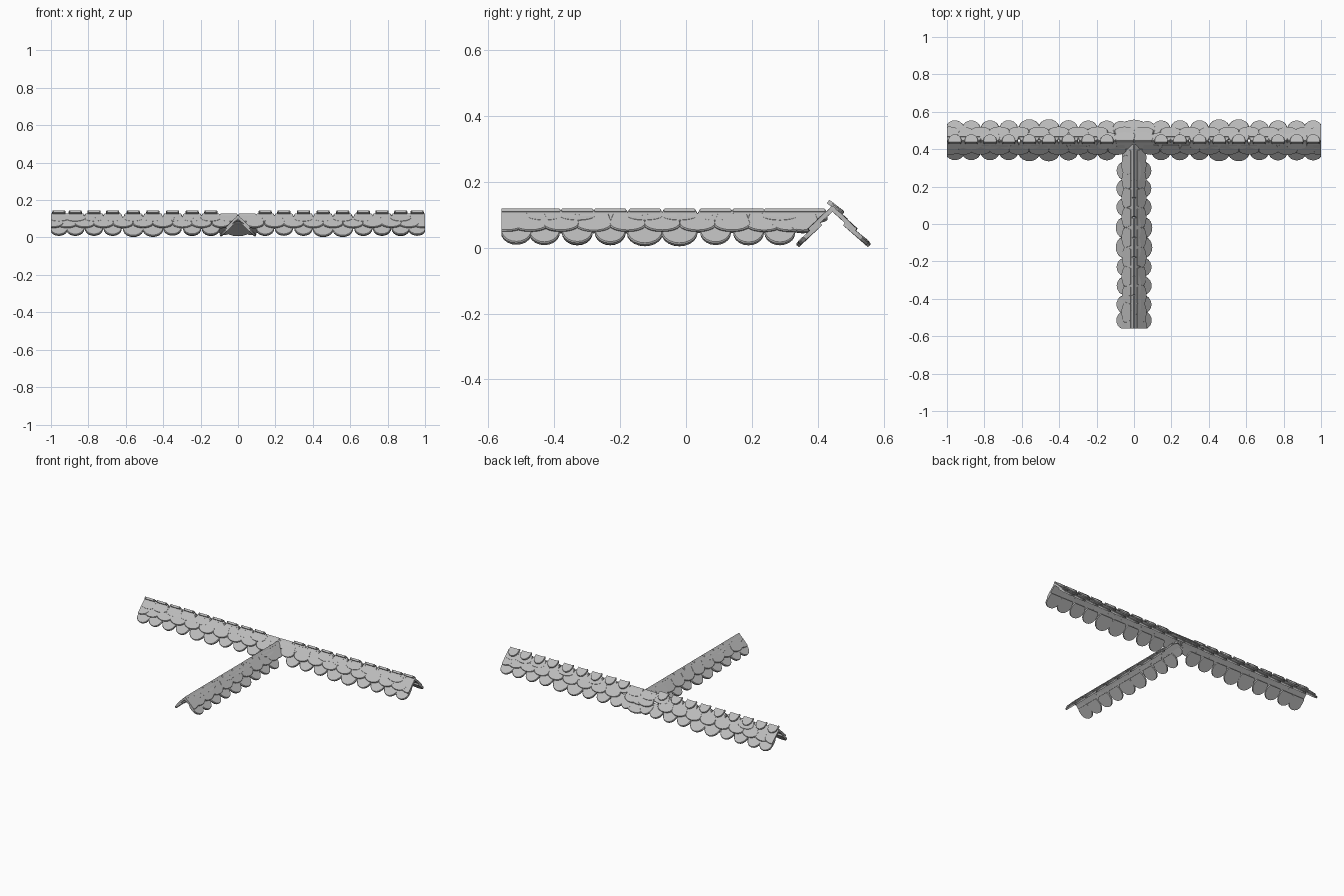
import bpy, bmesh, math, random
from mathutils import Vector

random.seed(4)
cube = bpy.data.objects.get("Cube")
if cube:
    bpy.data.objects.remove(cube, do_unlink=True)

stone = bpy.data.materials.new("grey_stone")
stone.use_nodes = True
GREY = (0.5, 0.5, 0.5, 1)
stone.diffuse_color = GREY
bsdf = stone.node_tree.nodes["Principled BSDF"]
bsdf.inputs["Base Color"].default_value = GREY
bsdf.inputs["Roughness"].default_value = 0.9

RIDGE_Y = 0.445
THICK = 0.013


def main_place(side):
    return lambda a, d, z: Vector((a, RIDGE_Y + side * d, z))


def wing_place(side):
    return lambda a, d, z: Vector((side * d, a, z))


def shingle(bm, place, centre, half, top, bottom, limits, cut=0.62):
    """Round-ended slab lying on the slope from top to bottom (d, z)."""
    top, bottom = Vector(top), Vector(bottom)
    length = (bottom - top).length
    down = (bottom - top) / length
    out = Vector((-down.y, down.x))
    if out.y < 0:
        out = -out
    # Rounded outline with a straight upper edge
    radius = length * cut
    outline = [(-half * 0.8, 0)]
    for i in range(13):
        ang = math.radians(-20 + i * 220 / 12)
        outline.append((-half * math.cos(ang), length - radius + radius * math.sin(ang)))
    outline.append((half * 0.8, 0))
    lift = random.uniform(-0.001, 0.002)
    layers = []
    for depth, shrink in ((0, 0.94), (-THICK * 0.3, 1), (-THICK, 0.97)):
        ring = []
        for v, u in outline:
            a = min(max(centre + v * shrink, limits[0]), limits[1])
            # The lower end kicks outward a little
            p = top + down * u * (0.5 + 0.5 * shrink) + out * (depth + lift * u / length)
            ring.append(bm.verts.new(place(a, p.x, p.y)))
        layers.append(ring)
    count = len(outline)
    bm.faces.new(layers[0])
    bm.faces.new(layers[-1][::-1])
    for upper, lower in zip(layers, layers[1:]):
        for i in range(count):
            j = (i + 1) % count
            bm.faces.new((upper[i], lower[i], lower[j], upper[j]))


def row(name, place, spots, top, bottom, limits, cut=0.62):
    """One object holding a full course of shingles."""
    bm = bmesh.new()
    for centre, half, drop in spots:
        end = (bottom[0] + drop, bottom[1] - drop)
        shingle(bm, place, centre, half, top, end, limits, cut)
    bmesh.ops.dissolve_degenerate(bm, dist=0.0002, edges=bm.edges)
    bmesh.ops.recalc_face_normals(bm, faces=bm.faces)
    mesh = bpy.data.meshes.new(name)
    bm.to_mesh(mesh)
    bm.free()
    mesh.materials.append(stone)
    obj = bpy.data.objects.new(name, mesh)
    bpy.context.collection.objects.link(obj)


def halfway(values, half):
    mids = [((a + b) / 2, half, 0) for a, b in zip(values, values[1:])]
    return [(values[0] - 0.03, half, 0)] + mids + [(values[-1] + 0.03, half, 0)]


# Main ridge courses
half_run = [0.145, 0.245, 0.35, 0.455, 0.56, 0.67, 0.77, 0.87, 0.958]
xs = [-x for x in reversed(half_run)] + half_run
main_limits = (-1, 1)


def eave(x):
    big = 0.4 < abs(x) < 0.6
    return (x, 0.057 if big else 0.05, 0.006 if big else 0)


for label, side, extra in (("front", -1, 0), ("back", 1, 0.005)):
    place = main_place(side)
    lower = [eave(x) for x in xs]
    middle = halfway(xs, 0.056)
    if side > 0:
        lower += [(0, 0.075, 0.003), (-0.07, 0.045, -0.004), (0.07, 0.045, -0.004)]
        middle += [(-0.05, 0.056, 0), (0.05, 0.056, 0)]
    else:
        middle = [m for m in middle if abs(m[0]) > 0.05]
        middle += [(-0.09, 0.05, 0), (0.09, 0.05, 0)]
    row(f"main_{label}_eave_shingles", place, lower,
        (0.04, 0.078), (0.106 + extra, 0.017), main_limits)
    row(f"main_{label}_middle_shingles", place, middle,
        (0.022, 0.108), (0.076, 0.056), main_limits, 0.45)
    row(f"main_{label}_ridge_shingles", place,
        [(x, 0.058, 0) for x in xs + [-0.05, 0.05]],
        (-0.002, 0.128), (0.046, 0.086), main_limits, 0.45)

# Raised tips along the crest
row("main_crest_tips", main_place(1), [(x, 0.036, 0) for x in xs],
    (-0.006, 0.143), (0.036, 0.108), main_limits, 0.8)

# Front wing courses
ys = [-0.515, -0.43, -0.33, -0.23, -0.125, -0.02, 0.09, 0.19, 0.285]
wing_limits = (-0.56, 0.43)
for label, side in (("left", 1), ("right", -1)):
    place = wing_place(side)
    lower = [(y, 0.056 if -0.2 < y < 0 else 0.048, 0.004 if -0.2 < y < 0 else 0) for y in ys]
    row(f"wing_{label}_eave_shingles", place, lower,
        (0.033, 0.076), (0.095, 0.016), wing_limits)
    row(f"wing_{label}_middle_shingles", place,
        halfway(ys, 0.057) + [(0.355, 0.05, 0)],
        (0.018, 0.103), (0.067, 0.052), wing_limits, 0.45)
    row(f"wing_{label}_ridge_shingles", place,
        [(y, 0.06, 0) for y in ys + [0.375]],
        (-0.002, 0.119), (0.038, 0.082), wing_limits, 0.45)
